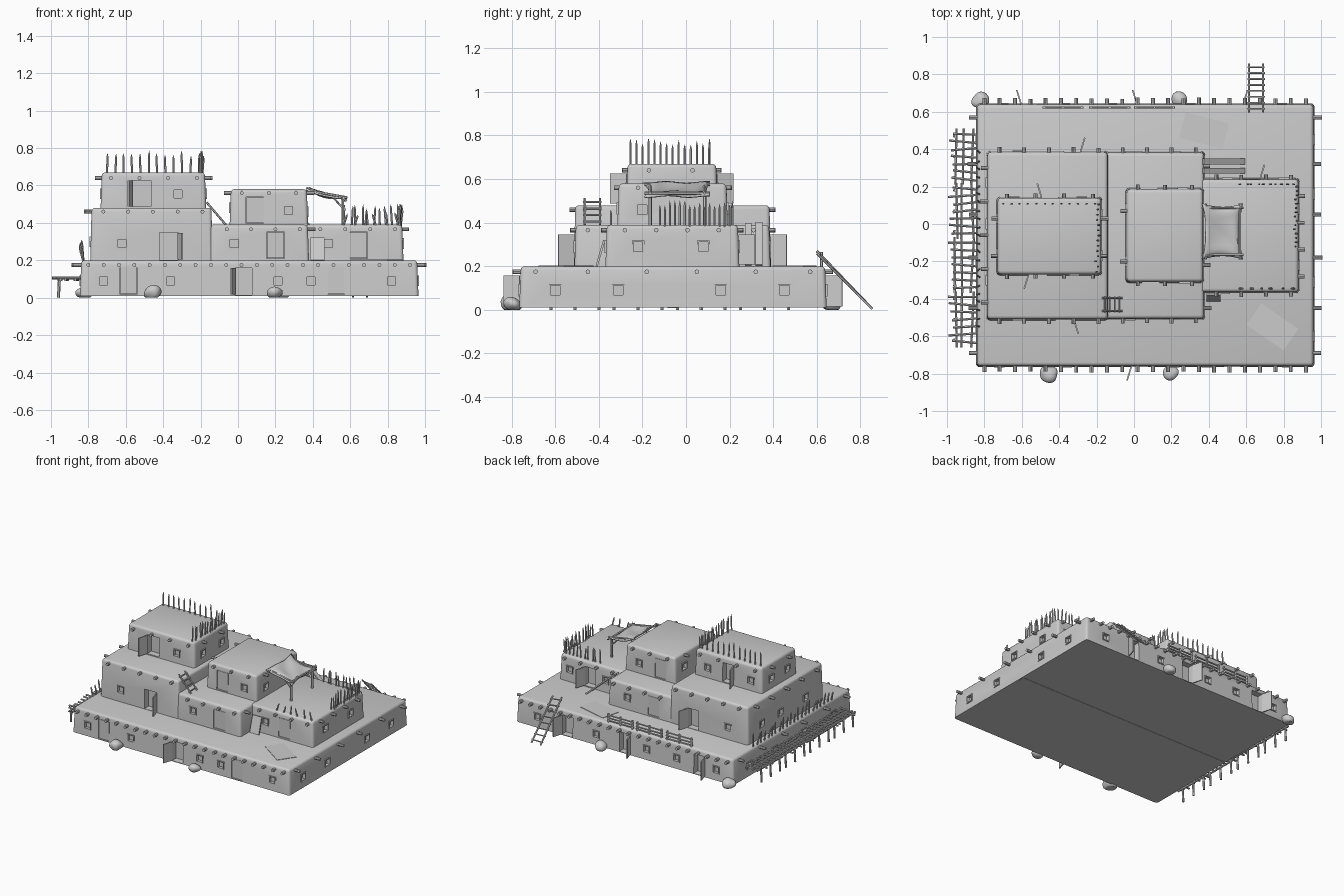
import bpy, bmesh, math, random
from mathutils import Matrix, Vector

if "Cube" in bpy.data.objects:
    bpy.data.objects.remove(bpy.data.objects["Cube"])
random.seed(4)
rnd = random.uniform


def finish(bm, name):
    bmesh.ops.recalc_face_normals(bm, faces=bm.faces)
    me = bpy.data.meshes.new(name)
    bm.to_mesh(me)
    bm.free()
    ob = bpy.data.objects.new(name, me)
    bpy.context.collection.objects.link(ob)
    return ob


def box(bm, c, s, m=Matrix()):
    bmesh.ops.create_cube(bm, size=1, matrix=m @ Matrix.Translation(c) @ Matrix.Diagonal((*s, 1)))


def rod(bm, a, b, r, n=6, tip=None):
    a, b = Vector(a), Vector(b)
    d = b - a
    m = Matrix.Translation((a + b) / 2) @ d.to_track_quat('Z', 'Y').to_matrix().to_4x4()
    bmesh.ops.create_cone(bm, cap_ends=True, segments=n, radius1=r, radius2=r if tip is None else tip,
                          depth=d.length, matrix=m)


def stake(bm, x, y, z, h, lean=(0, 0), r=.0055):
    p = Vector((x, y, z - .01))
    q = Vector((x + lean[0], y + lean[1], z + h))
    k = p.lerp(q, .82)
    rod(bm, p, k, r)
    rod(bm, k, q, r, 6, .0005)


def adobe(name, x0, x1, y0, y1, z0, z1, openings, vigas, zv, out):
    """Rounded mud-brick block with recessed openings, door leaves, window frames and roof beams."""
    side = {'F': lambda u: Matrix.Translation((u, y0, 0)),
            'B': lambda u: Matrix.Translation((u, y1, 0)) @ Matrix.Rotation(math.pi, 4, 'Z'),
            'R': lambda u: Matrix.Translation((x1, u, 0)) @ Matrix.Rotation(math.pi / 2, 4, 'Z'),
            'L': lambda u: Matrix.Translation((x0, u, 0)) @ Matrix.Rotation(-math.pi / 2, 4, 'Z')}
    bm = bmesh.new()
    box(bm, ((x0 + x1) / 2, (y0 + y1) / 2, (z0 + z1) / 2), (x1 - x0, y1 - y0, z1 - z0))
    low = (z0 + z1) / 2
    for v in bm.verts:
        if v.co.z > low:
            v.co.x += .007 if v.co.x < (x0 + x1) / 2 else -.007
            v.co.y += .007 if v.co.y < (y0 + y1) / 2 else -.007
    bmesh.ops.bevel(bm, geom=[e for e in bm.edges if any(v.co.z > low for v in e.verts)],
                    offset=.018, segments=3, profile=.5, affect='EDGES')
    ob = finish(bm, name)
    cut, trim = bmesh.new(), bmesh.new()
    for s, kind, u, z, w, h in openings:
        m = side[s](u)
        deep = {'door': .022, 'win': .025}.get(kind, .05)
        box(cut, (0, 0, z), (w, 2 * deep, h), m)
        if kind == 'door':
            box(trim, (0, .012, z), (w * .96, .014, h * .98), m)
        elif kind == 'win':
            for t in (-1, 1):
                box(trim, (t * w / 2, .004, z), (.007, .014, h + .007), m)
                box(trim, (0, .004, z + t * h / 2), (w, .014, .007), m)
        else:
            t = 1 if kind == 'openR' else -1
            hinge = m @ Matrix.Translation((t * w / 2, 0, 0)) @ Matrix.Rotation(t * .3, 4, 'Z')
            box(trim, (0, -.036, z), (.008, .078, h * .98), hinge)
    cutter = finish(cut, name + "_cutter")
    mod = ob.modifiers.new("openings", 'BOOLEAN')
    mod.operation, mod.solver, mod.object = 'DIFFERENCE', 'EXACT', cutter
    bpy.context.view_layer.update()
    me = bpy.data.meshes.new_from_object(ob.evaluated_get(bpy.context.evaluated_depsgraph_get()))
    ob.modifiers.clear()
    ob.data = me
    bpy.data.objects.remove(cutter)
    finish(trim, name + "_doors_and_windows")
    beams = bmesh.new()
    for s, us in vigas.items():
        for u in us:
            m = side[s](u)
            o = (out if s in 'FB' else out + .012) * rnd(.85, 1.1)
            rod(beams, m @ Vector((0, .04, zv)), m @ Vector((0, -o, zv)), .0105, 8)
    finish(beams, name + "_roof_beams")


def span(a, b, n):
    return [a + (b - a) * i / (n - 1) for i in range(n)]


def windows(s, us, z, w=.05):
    return [(s, 'win', u, z, w, w) for u in us]


# Stepped building blocks
ends = [-.69, -.45, -.18, .05, .32, .57]
adobe("ground_storey", -.845, .965, -.765, .645, .01, .2,
      [('F', 'door', -.585, .09, .09, .145), ('F', 'openL', .03, .087, .09, .145), ('F', 'door', .525, .09, .09, .145),
       ('B', 'openR', -.56, .087, .09, .145), ('B', 'openR', .06, .087, .09, .145), ('B', 'openL', .54, .087, .09, .145)]
      + windows('F', (-.72, -.36, .215, .39, .82), .09) + windows('B', (.79, .3, -.12, -.37, -.7), .09)
      + windows('R', (-.6, -.31, .16, .45), .09) + windows('L', (-.55, -.2, .15, .45), .09),
      {'F': span(-.8, .92, 22), 'B': span(-.8, .92, 22), 'R': ends, 'L': ends}, .175, .028)
adobe("second_storey_left", -.79, -.135, -.515, .39, .19, .48,
      [('F', 'openR', -.37, .275, .1, .145), ('B', 'openL', -.33, .275, .09, .145)]
      + windows('F', (-.62,), .29) + windows('B', (-.62,), .29) + windows('L', (-.3, 0, .22), .3),
      {'F': span(-.72, -.19, 5), 'B': span(-.72, -.19, 5), 'L': span(-.42, .3, 5)}, .46, .02)
adobe("second_storey_middle", -.16, .38, -.512, .388, .19, .39,
      [('F', 'door', .2, .28, .095, .14), ('B', 'door', 0, .28, .09, .14)]
      + windows('B', (.22,), .29) + windows('F', (-.02,), .29),
      {'F': span(-.06, .33, 4), 'B': span(-.06, .33, 4), 'R': (-.45, .31)}, .366, .02)
adobe("second_storey_right", .35, .885, -.37, .245, .19, .39,
      [('F', 'door', .645, .28, .095, .14), ('B', 'openL', .63, .277, .09, .14)]
      + windows('F', (.485,), .29) + windows('B', (.5, .8), .29) + windows('R', (-.22, .08), .29),
      {'F': span(.44, .84, 4), 'B': span(.44, .84, 4), 'R': span(-.28, .15, 4)}, .366, .018)
adobe("top_room_left", -.735, -.17, -.275, .145, .47, .67,
      [('F', 'openL', -.515, .557, .1, .14), ('B', 'openR', -.45, .557, .09, .14)]
      + windows('F', (-.32,), .555) + windows('B', (-.28, -.64), .555)
      + windows('R', (-.17, .05), .555) + windows('L', (-.16, .03), .555),
      {'F': span(-.68, -.22, 4), 'B': span(-.68, -.22, 4), 'R': (-.17, .03), 'L': (-.17, .03)}, .64, .018)
adobe("top_room_middle", -.045, .375, -.315, .192, .38, .58,
      [('F', 'door', .09, .468, .095, .14), ('B', 'door', .08, .468, .09, .14)]
      + windows('F', (.27,), .465) + windows('B', (.26,), .465)
      + windows('R', (-.2,), .46) + windows('L', (-.2, .08), .48),
      {'F': span(.02, .31, 3), 'B': span(.02, .31, 3), 'L': (-.2, .07), 'R': (-.22, .08)}, .56, .018)

# Underside spine beam
bm = bmesh.new()
box(bm, (.06, -.06, .01), (1.79, .05, .004))
finish(bm, "underside_spine")

# Pointed stakes along roof edges
bm = bmesh.new()
for x in span(-.7, -.21, 12):
    stake(bm, x, .108, .665, rnd(.09, .125), (rnd(-.004, .004), 0))
for y in span(-.255, .105, 14):
    stake(bm, -.2 + rnd(-.01, .01), y, .665, rnd(.09, .125), (rnd(-.004, .008), 0))
for x in span(.57, .85, 10):
    stake(bm, x + rnd(-.008, .008), .212, .385, rnd(.09, .12), (rnd(-.01, .01), 0))
for y in span(-.12, .2, 15):
    stake(bm, .865 + rnd(-.006, .006), y, .385, rnd(.09, .12), (rnd(-.012, .016), 0))
for x in span(.56, .86, 6):
    stake(bm, x, -.345, .385, rnd(.05, .08), (rnd(-.03, .03), 0))
for y in span(-.55, .38, 22):
    stake(bm, -.825, y, .195, rnd(.07, .115), (rnd(-.025, -.01), rnd(-.015, .015)))
finish(bm, "roof_stakes")

# Drying racks on the left side
bm = bmesh.new()
for y0 in (-.65, -.36, -.07, .22):
    y1 = y0 + .28
    for x in (-.95, -.915, -.865):
        rod(bm, (x + rnd(-.01, .01), y0 - .01, .095), (x + rnd(-.01, .01), y1 + .01, .095), .007)
    for y in span(y0 + .02, y1 - .02, 7):
        j = rnd(-.008, .008)
        rod(bm, (-.985 + rnd(-.015, .02), y + j, .105), (-.84, y - j, .105), .007)
    for y in (y0 + .03, y0 + .14, y1 - .03):
        rod(bm, (-.96, y, .0), (-.955, y, .1), .008)
finish(bm, "drying_racks")

# Low railings along the back parapet
bm = bmesh.new()
for x0 in (-.49, -.24, .0):
    x1 = x0 + .22
    for z in (.208, .228, .25):
        rod(bm, (x0, .622, z + rnd(-.004, .004)), (x1, .622, z + rnd(-.004, .004)), .006)
    for x in span(x0 + .01, x1 - .01, 3):
        rod(bm, (x, .622, .19), (x, .622, .265), .007)
finish(bm, "back_railings")


# Ladders
def ladder(name, a0, a1, b0, b1, n):
    bm = bmesh.new()
    a0, a1, b0, b1 = map(Vector, (a0, a1, b0, b1))
    rod(bm, a0, a1, .006)
    rod(bm, b0, b1, .006)
    for i in range(n):
        t = (i + .5) / n
        p, q = a0.lerp(a1, t), b0.lerp(b1, t)
        d = (q - p) * .12
        rod(bm, p - d, q + d, .005)
    finish(bm, name)


ladder("back_ladder", (.615, .855, .004), (.615, .6, .27), (.69, .855, .004), (.69, .6, .26), 8)
ladder("terrace_ladder", (-.065, -.465, .39), (-.168, -.465, .51), (-.065, -.395, .39), (-.168, -.395, .51), 4)


# Leaning planks beside the right-hand rooms
def plank(bm, a, b, w, t, across):
    a, b = Vector(a), Vector(b)
    z = (b - a).normalized()
    x = Vector(across)
    y = z.cross(x)
    m = Matrix((x, y, z)).transposed().to_4x4()
    m.translation = (a + b) / 2
    box(bm, (0, 0, 0), (w, t, (b - a).length), m)


bm = bmesh.new()
plank(bm, (.59, .285, .205), (.37, .285, .395), .03, .01, (0, 1, 0))
plank(bm, (.59, .335, .205), (.37, .335, .4), .032, .01, (0, 1, 0))
plank(bm, (.425, -.41, .2), (.425, -.375, .32), .075, .01, (1, 0, 0))
finish(bm, "leaning_planks")

# Cloth awning on a pole frame
bm = bmesh.new()
bmesh.ops.create_grid(bm, x_segments=12, y_segments=14, size=1)
for v in bm.verts:
    u, w = v.co.x, v.co.y
    x = .475 + u * (.108 - .018 * (1 - w * w))
    y = -.04 + w * (.15 - .018 * (1 - u * u))
    z = .565 - .022 * u - .012 * (1 - w * w) * (1 - u * u) - .025 * max(0, abs(w) - .8) / .2 * (1 - u * u)
    v.co = (x, y, z - .02 * max(0, u - .8) / .2 + .004 * math.sin(5 * w + 3 * u))
awning = finish(bm, "awning_cloth")
sol = awning.modifiers.new("thickness", 'SOLIDIFY')
sol.thickness = .008
bm = bmesh.new()
for y in (-.165, .085):
    rod(bm, (.56, y, .38), (.56, y, .54), .008)
    rod(bm, (.365, y, .575), (.585, y, .535), .007)
    rod(bm, (.56, y, .48), (.5, y, .545), .005)
rod(bm, (.565, -.19, .535), (.565, .11, .535), .007)
rod(bm, (.385, -.19, .575), (.385, .11, .575), .007)
finish(bm, "awning_frame")

# Woven mats lying on the terrace
bm = bmesh.new()
for x, y, a in ((.375, .5, -.25), (.74, -.55, -.6)):
    box(bm, (0, 0, 0), (.24, .14, .004), Matrix.Translation((x, y, .201)) @ Matrix.Rotation(a, 4, 'Z'))
finish(bm, "terrace_mats")

# Boulders at the foot of the walls
for i, (x, y, s, a) in enumerate(((-.825, .66, .045, .4), (.24, .665, .042, .8), (-.455, -.8, .05, .6), (.2, -.795, .04, .3))):
    bm = bmesh.new()
    bmesh.ops.create_icosphere(bm, subdivisions=3, radius=s)
    for v in bm.verts:
        k = 1 + .12 * math.sin(60 * v.co.x + i) + .1 * math.cos(55 * v.co.y + 40 * v.co.z)
        v.co *= k
        v.co.z *= .75
    bm.transform(Matrix.Translation((x, y, .027)) @ Matrix.Rotation(a, 4, 'Z'))
    for v in bm.verts:
        v.co.z = max(v.co.z, 0)
    finish(bm, f"boulder_{i + 1}")

# Smooth shading with sharp edges kept
for ob in bpy.data.objects:
    ob.select_set(True)
bpy.context.view_layer.objects.active = awning
bpy.ops.object.shade_smooth_by_angle(angle=math.radians(35))
